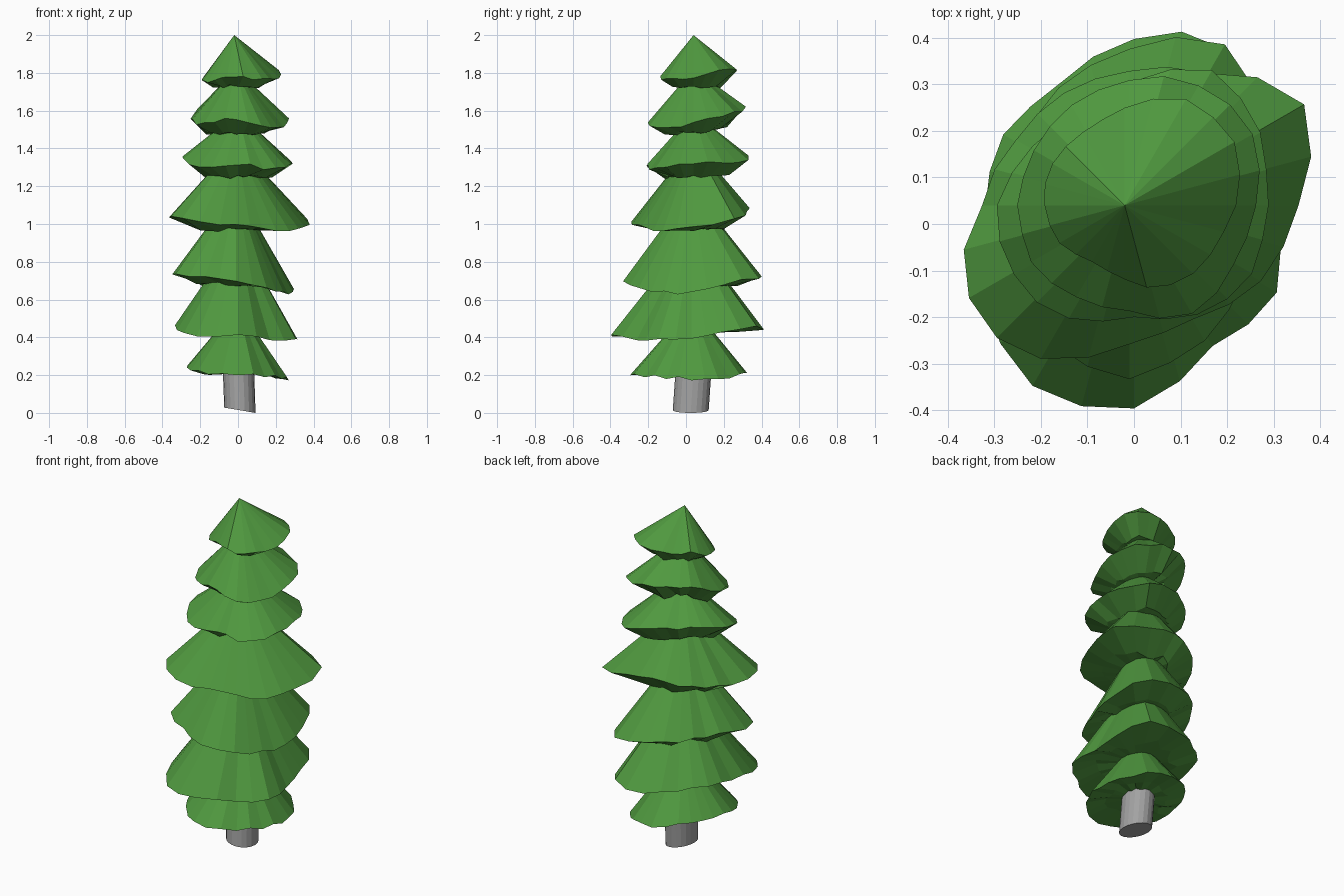
import bpy
import bmesh
import math
import random

random.seed(4)
SIDES = 24

cube = bpy.data.objects.get("Cube")
if cube:
    bpy.data.objects.remove(cube)


def make_material(name, colour):
    mat = bpy.data.materials.new(name)
    mat.use_nodes = True
    mat.diffuse_color = colour
    mat.node_tree.nodes["Principled BSDF"].inputs["Base Color"].default_value = colour
    return mat


def add_object(name, bm, mat):
    bmesh.ops.recalc_face_normals(bm, faces=bm.faces)
    mesh = bpy.data.meshes.new(name)
    bm.to_mesh(mesh)
    bm.free()
    mesh.materials.append(mat)
    obj = bpy.data.objects.new(name, mesh)
    bpy.context.collection.objects.link(obj)
    return obj


def around(values, turn):
    """Smooth periodic interpolation of evenly spaced values, turn in 0..1."""
    count = len(values)
    pos = turn * count
    i = int(pos)
    t = pos - i
    a, b, c, d = (values[(i + k) % count] for k in (-1, 0, 1, 2))
    return b + 0.5 * t * (c - a + t * (2 * a - 5 * b + 4 * c - d + t * (3 * (b - c) + d - a)))


def bridge(bm, lower, upper):
    for i in range(len(lower)):
        j = (i + 1) % len(lower)
        bm.faces.new((lower[i], lower[j], upper[j], upper[i]))


def fan(bm, ring, tip):
    for i in range(len(ring)):
        bm.faces.new((ring[i], ring[(i + 1) % len(ring)], tip))


def branch_tier(name, apex, low, radii, heights):
    """Ragged cone; radii and heights (hundredths) run round from +x."""
    bm = bmesh.new()
    ax, ay, az = apex
    rim, inner = [], []
    for i in range(SIDES):
        turn = i / SIDES
        dx, dy = math.cos(math.tau * turn), math.sin(math.tau * turn)
        r = around(radii, turn) / 100 * random.uniform(0.985, 1.015)
        z = around(heights, turn) / 100 + random.uniform(-0.01, 0.01)
        rim.append(bm.verts.new((ax + r * dx, ay + r * dy, z)))
        # the underside drops inward to a smaller uneven ring
        r *= random.uniform(0.5, 0.66)
        z = max(low, z - 0.1) + random.uniform(-0.01, 0.01)
        inner.append(bm.verts.new((ax + r * dx, ay + r * dy, z)))
    fan(bm, rim, bm.verts.new(apex))
    bridge(bm, inner, rim)
    fan(bm, inner, bm.verts.new((ax, ay, low)))
    return add_object(name, bm, green)


green = make_material("needle green", (0.08, 0.32, 0.05, 1))
grey = make_material("trunk grey", (0.36, 0.36, 0.36, 1))

# Foliage, bottom to top
branch_tier("bottom_branches", (0, 0.03, 0.57), 0.21,
            (27, 28, 29, 29, 26, 25, 27, 29, 31, 33, 29, 27),
            (18, 19, 22, 24, 25, 22, 20, 19))
branch_tier("second_branches", (0, 0.03, 0.95), 0.43,
            (30, 32, 40, 37, 32, 32, 32, 37, 43, 42, 34, 35),
            (40, 45, 44, 47, 47, 42, 41, 39))
branch_tier("third_branches", (-0.01, 0.03, 1.19), 0.68,
            (30, 34, 41, 35, 30, 28, 32, 37, 33, 36, 32, 29),
            (64, 70, 73, 75, 75, 72, 70, 65))
branch_tier("fourth_branches", (-0.01, 0.04, 1.43), 0.97,
            (36, 43, 33, 29, 28, 28, 32, 40, 38, 30, 28, 33),
            (98, 104, 109, 106, 103, 103, 99, 97))
branch_tier("fifth_branches", (0, 0.04, 1.59), 1.25,
            (29, 31, 33, 27, 24, 25, 29, 30, 28, 24, 27, 29),
            (132, 132, 137, 138, 136, 131, 132, 129))
branch_tier("sixth_branches", (-0.01, 0.04, 1.82), 1.48,
            (27, 31, 30, 27, 25, 24, 24, 24, 23, 23, 27, 26),
            (154, 159, 162, 162, 156, 153, 156, 150))
branch_tier("top_branches", (-0.02, 0.04, 2.0), 1.73,
            (24, 27, 26, 21, 18, 18, 17, 16, 14, 16, 20, 21),
            (178, 182, 180, 180, 176, 176, 178, 176))

# Trunk, leaning slightly, with a slanted foot
bm = bmesh.new()
foot, head = [], []
for i in range(20):
    angle = math.tau * i / 20
    dx, dy = 0.083 * math.cos(angle), 0.095 * math.sin(angle)
    foot.append(bm.verts.new((0.01 + dx, 0.025 + dy, 0.014 - 0.17 * dx)))
    head.append(bm.verts.new((dx, 0.045 + dy, 0.3)))
bridge(bm, foot, head)
bm.faces.new(foot)
bm.faces.new(head)
add_object("trunk", bm, grey)
